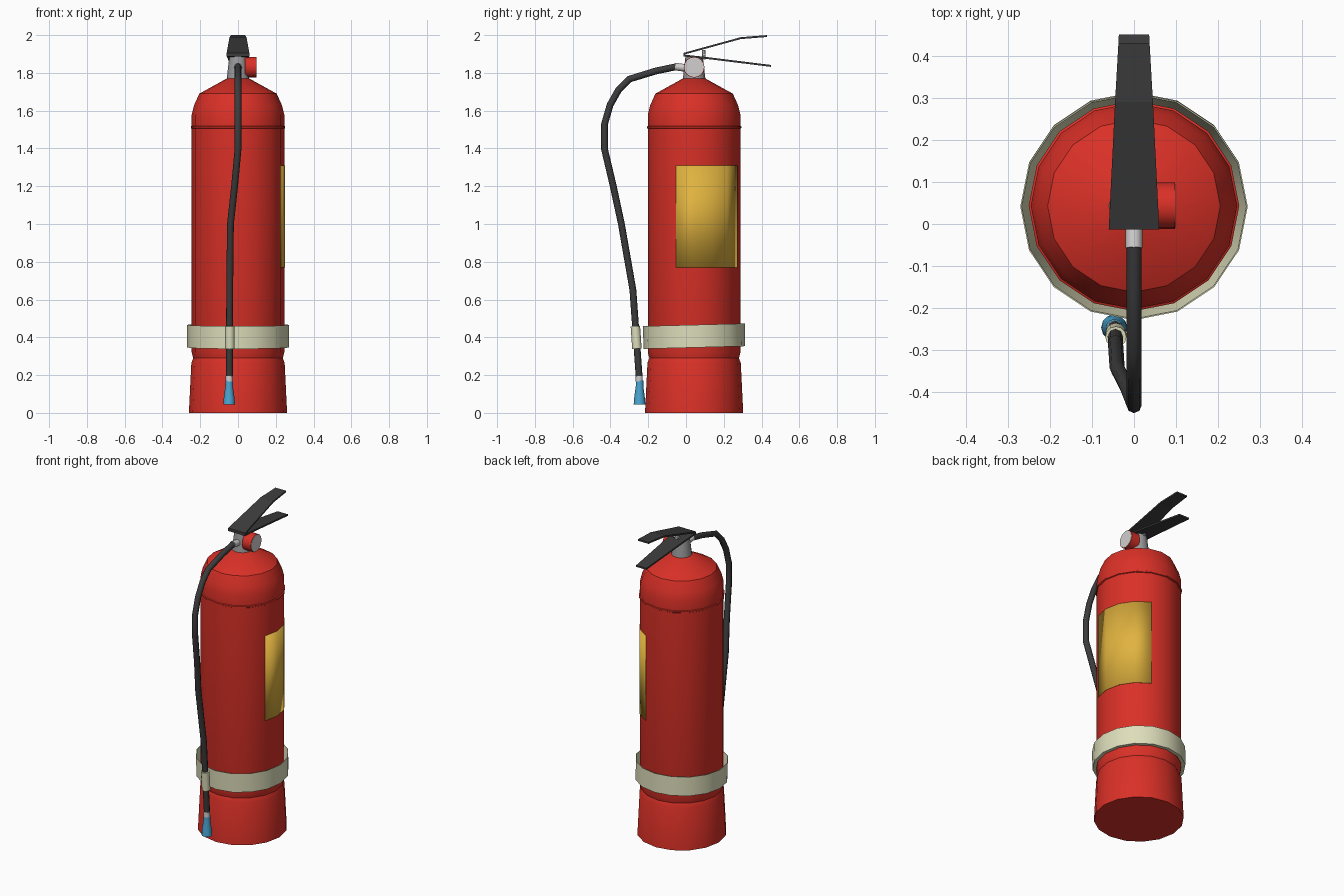
import bpy, bmesh, math
from mathutils import Vector

if "Cube" in bpy.data.objects:
    bpy.data.objects.remove(bpy.data.objects["Cube"])

CY = 0.043          # bottle axis in y
SIDES = 16


def material(name, r, g, b):
    m = bpy.data.materials.new(name)
    m.diffuse_color = (r, g, b, 1)
    m.use_nodes = True
    m.node_tree.nodes["Principled BSDF"].inputs["Base Color"].default_value = m.diffuse_color
    return m


RED = material("bottle red", 0.70, 0.030, 0.020)
YELLOW = material("label yellow", 0.75, 0.45, 0.05)
CREAM = material("strap cream", 0.73, 0.73, 0.50)
BLACK = material("rubber black", 0.045, 0.045, 0.047)
GREY = material("valve grey", 0.33, 0.33, 0.34)
SILVER = material("fitting silver", 0.64, 0.62, 0.62)
BLUE = material("nozzle blue", 0.07, 0.38, 0.65)


def finish(name, bm, mat, angle=35):
    bmesh.ops.recalc_face_normals(bm, faces=bm.faces)
    me = bpy.data.meshes.new(name)
    bm.to_mesh(me)
    bm.free()
    ob = bpy.data.objects.new(name, me)
    bpy.context.collection.objects.link(ob)
    me.materials.append(mat)
    bpy.ops.object.select_all(action='DESELECT')
    ob.select_set(True)
    bpy.context.view_layer.objects.active = ob
    if angle:
        bpy.ops.object.shade_smooth_by_angle(angle=math.radians(angle))
    return ob


def lathe(name, profile, mat, sides=SIDES, loop=False, loc=(0, CY, 0), rot=(0, 0, 0)):
    """Spin an (r, z) profile round z; ends are capped unless it is a closed loop."""
    bm = bmesh.new()
    rings = [[bm.verts.new((r * math.cos(2 * math.pi * i / sides),
                            r * math.sin(2 * math.pi * i / sides), z))
              for i in range(sides)] for r, z in profile]
    pairs = list(zip(rings, rings[1:]))
    if loop:
        pairs.append((rings[-1], rings[0]))
    else:
        bm.faces.new(rings[0])
        bm.faces.new(rings[-1])
    for a, b in pairs:
        for i in range(sides):
            j = (i + 1) % sides
            bm.faces.new((a[i], a[j], b[j], b[i]))
    ob = finish(name, bm, mat)
    ob.location, ob.rotation_euler = loc, rot
    return ob


def plate(name, stations, mat, t=0.01):
    """Tapered bent plate from (y, top z, half width) stations."""
    bm = bmesh.new()
    rings = [[bm.verts.new(c) for c in ((-w, y, z), (w, y, z), (w, y, z - t), (-w, y, z - t))]
             for y, z, w in stations]
    for a, b in zip(rings, rings[1:]):
        for i in range(4):
            j = (i + 1) % 4
            bm.faces.new((a[i], a[j], b[j], b[i]))
    bm.faces.new(rings[0])
    bm.faces.new(rings[-1])
    return finish(name, bm, mat, 0)


# Bottle with flared foot, waist groove, weld lip and domed shoulder
lathe("bottle", [(0.260, 0), (0.247, 0.265), (0.237, 0.29), (0.245, 0.32),
                 (0.245, 1.505), (0.250, 1.508), (0.250, 1.516), (0.245, 1.519),
                 (0.245, 1.58), (0.232, 1.63), (0.205, 1.69), (0.06, 1.77)], RED)

# Label wrapped over four facets of the right side
bm = bmesh.new()
cols = [[bm.verts.new((0.2475 * math.cos(a), CY + 0.2475 * math.sin(a), z)) for z in (0.77, 1.31)]
        for a in (math.radians(-22.5 + 22.5 * k) for k in range(5))]
for a, b in zip(cols, cols[1:]):
    bm.faces.new((a[0], b[0], b[1], a[1]))
label = finish("label", bm, YELLOW)
solid = label.modifiers.new("thickness", 'SOLIDIFY')
solid.thickness = 0.003

# Strap with a sloping inner wall, and the clip that holds the hose
lathe("strap", [(0.248, -0.06), (0.269, -0.06), (0.270, 0.06), (0.267, 0.06)], CREAM,
      loop=True, loc=(0, CY, 0.406), rot=(math.radians(1.5), 0, 0))
lathe("hose_clip", [(0.025, -0.06), (0.025, 0.06)], CREAM, 12,
      loc=(-0.043, -0.264, 0.40), rot=(math.radians(4), 0, 0))

# Valve neck, gauge and hose fitting
lathe("valve_neck", [(0.060, 1.765), (0.046, 1.887)], GREY)
ACROSS = (0, math.radians(90), 0)
lathe("gauge_body", [(0.055, 0), (0.055, 0.06)], RED, loc=(0.037, CY, 1.83), rot=ACROSS)
lathe("gauge_face", [(0.052, 0), (0.052, 0.004)], SILVER, loc=(0.095, CY, 1.83), rot=ACROSS)
lathe("hose_fitting", [(0.020, 0), (0.020, 0.07)], SILVER, 12,
      loc=(0, 0.012, 1.824), rot=(math.radians(82), 0, 0))
lathe("hinge_pin", [(0.008, -0.02), (0.008, 0.02)], SILVER, 8, loc=(0, 0.095, 1.897), rot=ACROSS)
lathe("lever_spindle", [(0.009, 1.87), (0.009, 1.92)], SILVER, 8, loc=(0, 0.095, 0))

# Squeeze lever and carrying handle
plate("top_lever", [(-0.013, 1.906, 0.060), (0.29, 1.989, 0.045), (0.43, 2.0, 0.037)], BLACK)
plate("carry_handle", [(-0.013, 1.897, 0.060), (0.10, 1.885, 0.054), (0.45, 1.842, 0.036)], BLACK)

# Hose
path = [(0, -0.045, 1.834), (0, -0.16, 1.81), (0, -0.30, 1.767), (0, -0.357, 1.71),
        (0, -0.402, 1.63), (0, -0.431, 1.53), (0, -0.431, 1.395), (-0.018, -0.385, 1.20),
        (-0.040, -0.342, 1.00), (-0.044, -0.281, 0.65), (-0.045, -0.248, 0.19)]
cu = bpy.data.curves.new("hose", 'CURVE')
cu.dimensions = '3D'
cu.bevel_depth = 0.018
cu.bevel_resolution = 2
cu.use_fill_caps = True
sp = cu.splines.new('POLY')
sp.points.add(len(path) - 1)
for p, c in zip(sp.points, path):
    p.co = (*c, 1)
cu.materials.append(BLACK)
hose = bpy.data.objects.new("hose", cu)
bpy.context.collection.objects.link(hose)
bpy.ops.object.select_all(action='DESELECT')
hose.select_set(True)
bpy.context.view_layer.objects.active = hose
bpy.ops.object.convert(target='MESH')
bpy.ops.object.shade_smooth_by_angle(angle=math.radians(50))

# Nozzle with its collar
lathe("nozzle_collar", [(0.019, 0.165), (0.019, 0.195)], SILVER, 12, loc=(-0.046, -0.248, 0))
lathe("nozzle", [(0.031, 0.045), (0.029, 0.075), (0.020, 0.14), (0.020, 0.172)], BLUE, 12,
      loc=(-0.047, -0.246, 0))
